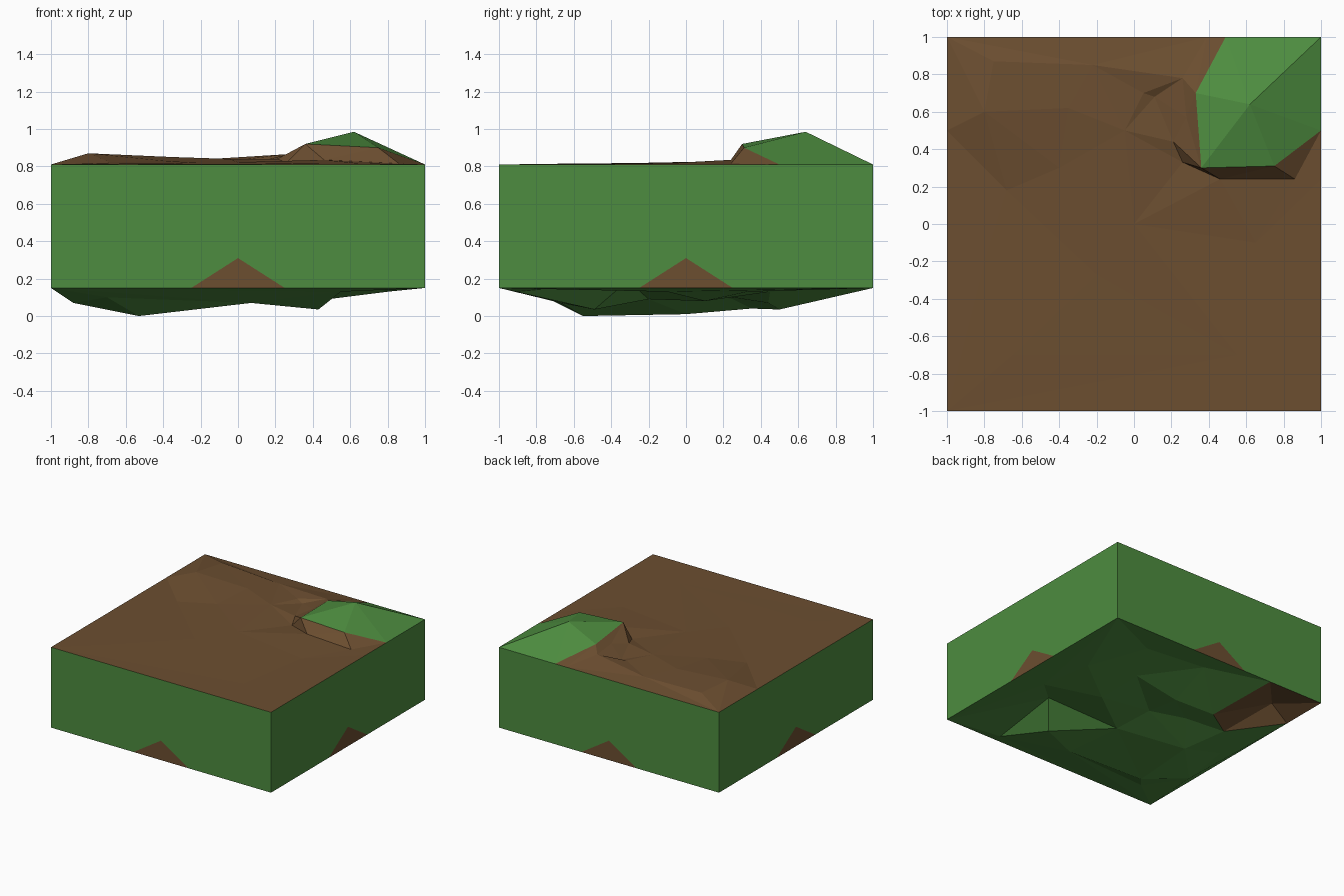
import bpy, bmesh
from math import pi
from mathutils import Vector, Matrix
from mathutils.geometry import delaunay_2d_cdt

if "Cube" in bpy.data.objects:
    bpy.data.objects.remove(bpy.data.objects["Cube"])


def material(name, rgb):
    m = bpy.data.materials.new(name)
    m.diffuse_color = (*rgb, 1)
    m.use_nodes = True
    m.node_tree.nodes["Principled BSDF"].inputs["Base Color"].default_value = m.diffuse_color
    return m


MATS = [material("grass", (0.075, 0.265, 0.05)), material("soil", (0.15, 0.077, 0.03))]
GRASS, SOIL = 0, 1


def finish(name, bm):
    me = bpy.data.meshes.new(name)
    bm.to_mesh(me)
    bm.free()
    for m in MATS:
        me.materials.append(m)
    ob = bpy.data.objects.new(name, me)
    bpy.context.collection.objects.link(ob)
    return ob


def inside(p, poly):
    hit = False
    for a, b in zip(poly, poly[1:] + poly[:1]):
        if (a[1] > p.y) != (b[1] > p.y):
            if p.x < (b[0] - a[0]) * (p.y - a[1]) / (b[1] - a[1]) + a[0]:
                hit = not hit
    return hit


def terrain(name, edge_z, points, loops, patch, mat_in, mat_out, up):
    """Triangulated facet sheet over the square; loops are kept as creases."""
    pts = [(-1, -1, edge_z), (1, -1, edge_z), (1, 1, edge_z), (-1, 1, edge_z)]
    pts += points
    edges = []
    for loop in loops:
        n = len(pts)
        pts += loop
        edges += [(n + i, n + i + 1) for i in range(len(loop) - 1)]
    co, _, faces, orig, _, _ = delaunay_2d_cdt(
        [Vector(p[:2]) for p in pts], edges, [], 0, 1e-4)
    bm = bmesh.new()
    vs = [bm.verts.new((c.x, c.y, pts[o[0]][2] if o else edge_z))
          for c, o in zip(co, orig)]
    for f in faces:
        face = bm.faces.new([vs[i] for i in f])
        face.normal_update()
        if (face.normal.z > 0) != up:
            face.normal_flip()
        c = face.calc_center_median()
        face.material_index = mat_in if inside(c, patch) else mat_out
    return finish(name, bm)


# Block sides: grass walls with a soil triangle at the foot of each
bm = bmesh.new()
for k in range(4):
    rot = Matrix.Rotation(k * pi / 2, 3, 'Z')

    def wall(profile, mat):
        f = bm.faces.new([bm.verts.new(rot @ Vector((x, -1, z))) for x, z in profile])
        f.material_index = mat
    wall([(-1, .15), (-.25, .15), (0, .31), (0, .81), (-1, .81)], GRASS)
    wall([(0, .31), (.25, .15), (1, .15), (1, .81), (0, .81)], GRASS)
    wall([(-.25, .15), (.25, .15), (0, .31)], SOIL)
bmesh.ops.remove_doubles(bm, verts=bm.verts, dist=1e-4)
finish("block_sides", bm)

# Top: soil with a grassy corner hill
hill_rim = [(.49, 1, .81), (.33, .70, .90), (.36, .30, .92), (.75, .31, .90), (1, .50, .81)]
hill_foot = [(.39, 1, .81), (.26, .78, .865), (.28, .57, .868), (.21, .44, .84),
             (.26, .33, .82), (.46, .24, .835), (.86, .24, .815), (1, .24, .81)]
ground = [(.62, .64, .985), (-.75, .87, .855), (-.22, .85, .835), (.05, .70, .84),
          (.11, .68, .825), (-.80, .60, .87), (-1, .50, .81), (-.40, .30, .83), (-.68, .18, .82),
          (-.05, .50, .84), (-.35, .62, .85), (0, 0, .822), (-.20, -.27, .818),
          (.65, -.10, .816), (-.65, -.70, .814), (.55, -.70, .812), (-.80, -.20, .815)]
terrain("top_terrain", .81, ground, [hill_rim, hill_foot],
        hill_rim + [(1, 1)], GRASS, SOIL, True)

# Underside: grassy bumps and dips, with a soil hollow in one corner
hollow = [(-.50, 1, .15), (-.36, .50, .035), (-.59, .35, .04), (-1, .60, .15)]
bumps = [(-.82, .64, .24), (-.53, -.55, 0), (-.50, 0, .01), (-.88, -.40, .07),
         (-.70, -.75, .10), (.07, -.67, .07), (.43, -.49, .035), (.58, -.31, .19),
         (.55, -.91, .13), (.80, -.10, .13), (.73, .33, .13), (.50, .75, .18), (0, .82, .17),
         (-.04, .44, .07), (.40, .10, .08), (.35, .45, .13), (0, -.20, .09), (-.05, .12, .12),
         (-.30, .25, .09), (-.85, 0, .10)]
terrain("underside", .15, bumps, [hollow], hollow + [(-1, 1)], SOIL, GRASS, False)
